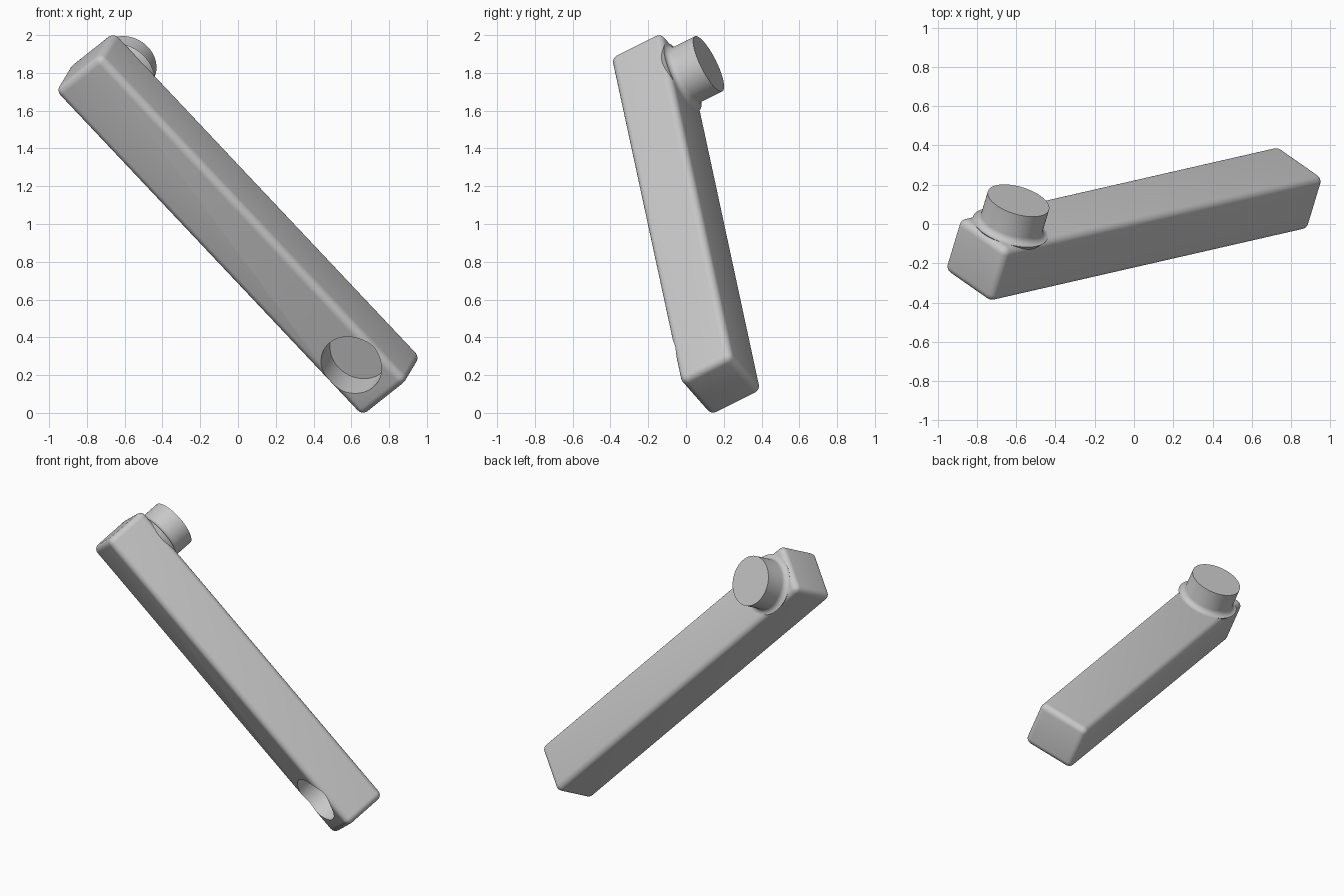
import bpy, bmesh, math
from mathutils import Matrix, Vector

if "Cube" in bpy.data.objects:
    bpy.data.objects.remove(bpy.data.objects["Cube"])

# Tilted frame: x runs along the bar, z points out of the peg side
along = Vector((0.678, 0.155, -0.719)).normalized()
out = Vector((0.261, 0.864, 0.432))
out = (out - along * out.dot(along)).normalized()
side = out.cross(along)
tilt = Matrix.Translation((0, 0, 1)) @ Matrix((along, side, out)).transposed().to_4x4()

LENGTH, WIDTH, THICK, ROUND = 2.40, 0.352, 0.314, 0.04
TOP = THICK / 2

grey = bpy.data.materials.new("plain grey")
grey.use_nodes = True
grey.diffuse_color = (0.58, 0.58, 0.58, 1)
grey.node_tree.nodes["Principled BSDF"].inputs["Base Color"].default_value = grey.diffuse_color


def add_object(name, bm):
    bmesh.ops.recalc_face_normals(bm, faces=bm.faces)
    mesh = bpy.data.meshes.new(name)
    bm.to_mesh(mesh)
    bm.free()
    mesh.materials.append(grey)
    obj = bpy.data.objects.new(name, mesh)
    bpy.context.collection.objects.link(obj)
    obj.matrix_world = tilt
    return obj


def select(obj):
    bpy.ops.object.select_all(action='DESELECT')
    obj.select_set(True)
    bpy.context.view_layer.objects.active = obj


def lathe(name, profile, x, steps=64):
    """Spin (radius, height) points about an axis at x along the bar."""
    bm = bmesh.new()
    verts = [bm.verts.new((x + r, 0, z)) for r, z in profile]
    edges = [bm.edges.new(pair) for pair in zip(verts, verts[1:])]
    bmesh.ops.spin(bm, geom=verts + edges, cent=(x, 0, 0), axis=(0, 0, 1),
                   angle=math.tau, steps=steps)
    bmesh.ops.remove_doubles(bm, verts=bm.verts, dist=0.0001)
    return add_object(name, bm)


# Rounded bar
bm = bmesh.new()
bmesh.ops.create_cube(bm, size=1)
bmesh.ops.scale(bm, vec=(LENGTH, WIDTH, THICK), verts=bm.verts)
bmesh.ops.bevel(bm, geom=bm.edges[:], offset=ROUND, segments=6, profile=0.5, affect='EDGES')
bar = add_object("bar", bm)

# Blind round socket at the lower end
cutter = lathe("socket_cutter", [(0, -0.4), (0.166, -0.4), (0.166, 0.18 - TOP), (0, 0.18 - TOP)], 0.945)
cutter.hide_render = True
cutter.hide_viewport = True
cut = bar.modifiers.new("socket", 'BOOLEAN')
cut.operation = 'DIFFERENCE'
cut.solver = 'EXACT'
cut.object = cutter
select(bar)
bpy.ops.object.modifier_apply(modifier=cut.name)
bpy.data.objects.remove(cutter)

# Round peg at the upper end, flared where it meets the bar
radius, flare = 0.163, 0.035
fillet = [(radius + flare * (1 - math.cos(a)), TOP + flare * (1 - math.sin(a)))
          for a in (math.pi / 2 * i / 6 for i in range(7))]
fillet = [(radius + flare * (1 - math.sin(i * math.pi / 12)),
           TOP + flare * (1 - math.cos(i * math.pi / 12))) for i in range(7)]
peg = lathe("peg", [(0, 0.1), (0.165, 0.115)] + fillet + [(radius, 0.316), (0, 0.316)], -0.99)

for obj in (bar, peg):
    select(obj)
    bpy.ops.object.shade_smooth_by_angle(angle=math.radians(35))
